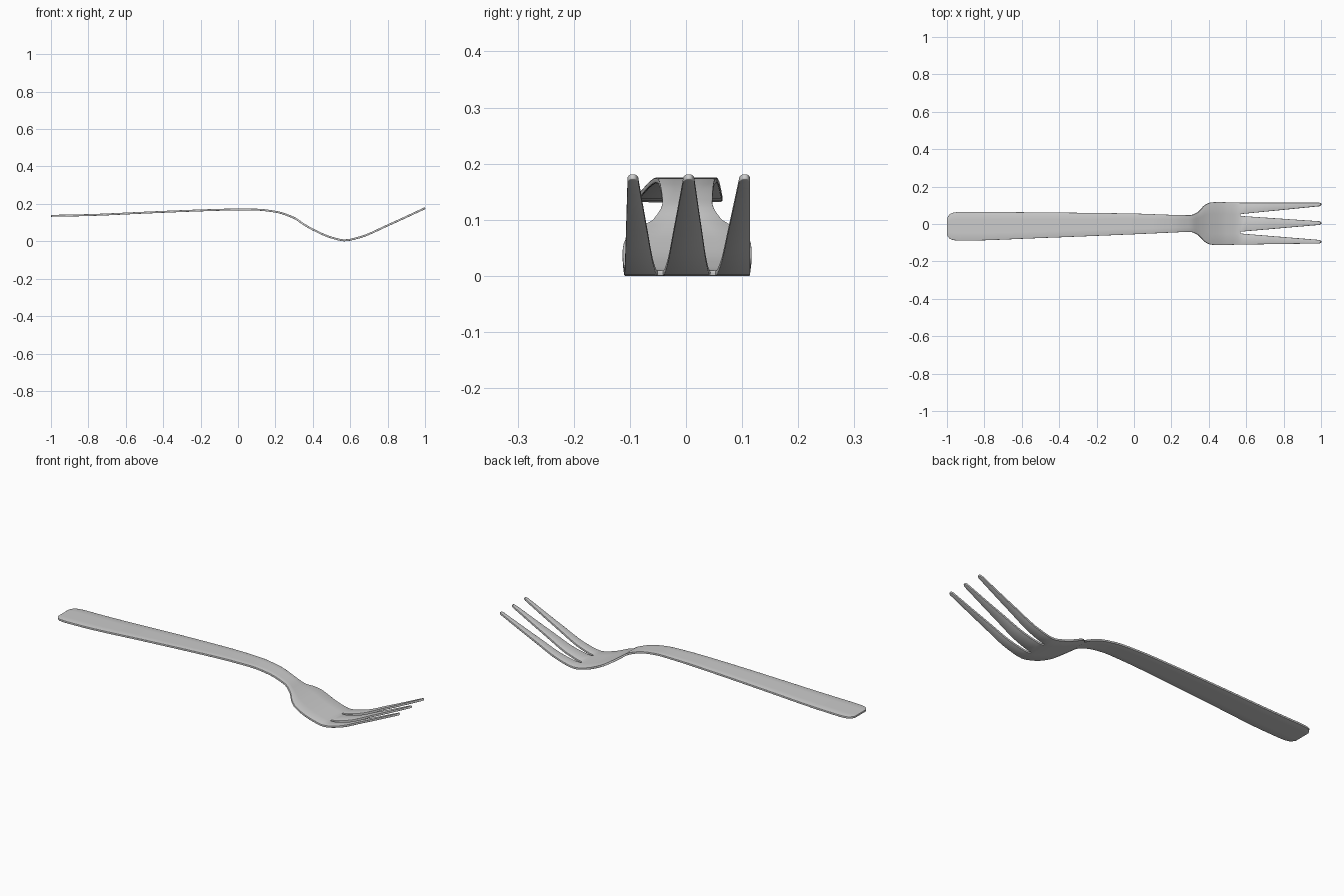
import bpy, bmesh

if "Cube" in bpy.data.objects:
    bpy.data.objects.remove(bpy.data.objects["Cube"])

# Profiles along the fork: (x, value)
HEIGHT = [(-1, .140), (-.8, .144), (-.5, .157), (-.2, .169), (0, .174), (.1, .173), (.2, .162),
          (.3, .129), (.35, .096), (.4, .067), (.5, .024), (.57, .009), (.65, .025), (.8, .089), (1, .181)]
UPPER = [(-1, .030), (-.985, .053), (-.96, .062), (-.92, .065), (-.5, .062), (0, .056), (.2, .049),
         (.3, .047), (.34, .062), (.38, .102), (.41, .115), (.45, .117), (.57, .114), (1, .114)]
LOWER = [(-1, -.060), (-.985, -.079), (-.96, -.087), (-.92, -.089), (-.5, -.075), (0, -.055), (.2, -.046),
         (.3, -.042), (.34, -.057), (.38, -.096), (.41, -.110), (.45, -.113), (.57, -.110), (1, -.104)]
ROOT = .57                                        # where the slots start
SLOTS = [-.051, -.041, .043, .053]                # slot edges at the root
TIPS = [-.104, -.086, -.004, .014, .096, .114]    # tine edges at the tips


def curve(points, x):
    """Smooth interpolation with limited slopes so that it never overshoots."""
    def secant(i):
        i = max(0, min(len(points) - 2, i))
        (x0, y0), (x1, y1) = points[i], points[i + 1]
        return (y1 - y0) / (x1 - x0)

    def slope(i):
        a, b = secant(i - 1), secant(i)
        return 2 * a * b / (a + b) if a * b > 0 else 0
    i = max(k for k in range(len(points) - 1) if k == 0 or points[k][0] <= x)
    (x0, y0), (x1, y1) = points[i], points[i + 1]
    h = x1 - x0
    t = (x - x0) / h
    return (y0 * (1 + 2 * t) * (1 - t) ** 2 + slope(i) * h * t * (1 - t) ** 2
            + y1 * t * t * (3 - 2 * t) + slope(i + 1) * h * t * t * (t - 1))


bm = bmesh.new()


def row(x, ys):
    z = curve(HEIGHT, x)
    return [bm.verts.new((x, y, z)) for y in ys]


def bridge(a, b):
    for i in range(len(a) - 1):
        bm.faces.new((a[i], b[i], b[i + 1], a[i + 1]))


# Handle, neck and bowl
lo, hi = curve(LOWER, ROOT), curve(UPPER, ROOT)
fractions = [0] + [(s - lo) / (hi - lo) for s in SLOTS] + [1]
xs = [-1, -.995, -.985, -.975, -.96, -.94, -.92] + [-.92 + .07 * i for i in range(1, 15)]
xs += [.06 + (ROOT - .06) * i / 36 for i in range(1, 37)]
last = None
for x in xs:
    a, b = curve(LOWER, x), curve(UPPER, x)
    new = row(x, [a + (b - a) * f for f in fractions])
    if last:
        bridge(last, new)
    last = new

# Three tapering tines with rounded tips
base = [lo] + SLOTS + [hi]
for k in range(3):
    prev = last[2 * k:2 * k + 2]
    for x in [ROOT + .42 * i / 16 for i in range(1, 17)] + [.996, 1]:
        t = (x - ROOT) / (1 - ROOT)
        a, b = [base[j] + (TIPS[j] - base[j]) * t for j in (2 * k, 2 * k + 1)]
        inset = {.996: .12, 1: .3}.get(x, 0) * (b - a)
        new = row(x, [a + inset, b - inset])
        bridge(prev, new)
        prev = new

bmesh.ops.recalc_face_normals(bm, faces=bm.faces)
mesh = bpy.data.meshes.new("fork")
bm.to_mesh(mesh)
bm.free()
fork = bpy.data.objects.new("fork", mesh)
bpy.context.collection.objects.link(fork)

# Sheet thickness with slightly softened rims
solid = fork.modifiers.new("thickness", 'SOLIDIFY')
solid.thickness = .010
solid.offset = 0
bevel = fork.modifiers.new("soft_rim", 'BEVEL')
bevel.width = .0015
bevel.segments = 2
bevel.limit_method = 'ANGLE'
bevel.angle_limit = 1.0

# Rest the fork on the ground
bpy.context.view_layer.update()
shape = fork.evaluated_get(bpy.context.evaluated_depsgraph_get()).data
fork.location.z = -min(v.co.z for v in shape.vertices)

bpy.context.view_layer.objects.active = fork
fork.select_set(True)
bpy.ops.object.shade_smooth_by_angle(angle=.6)
